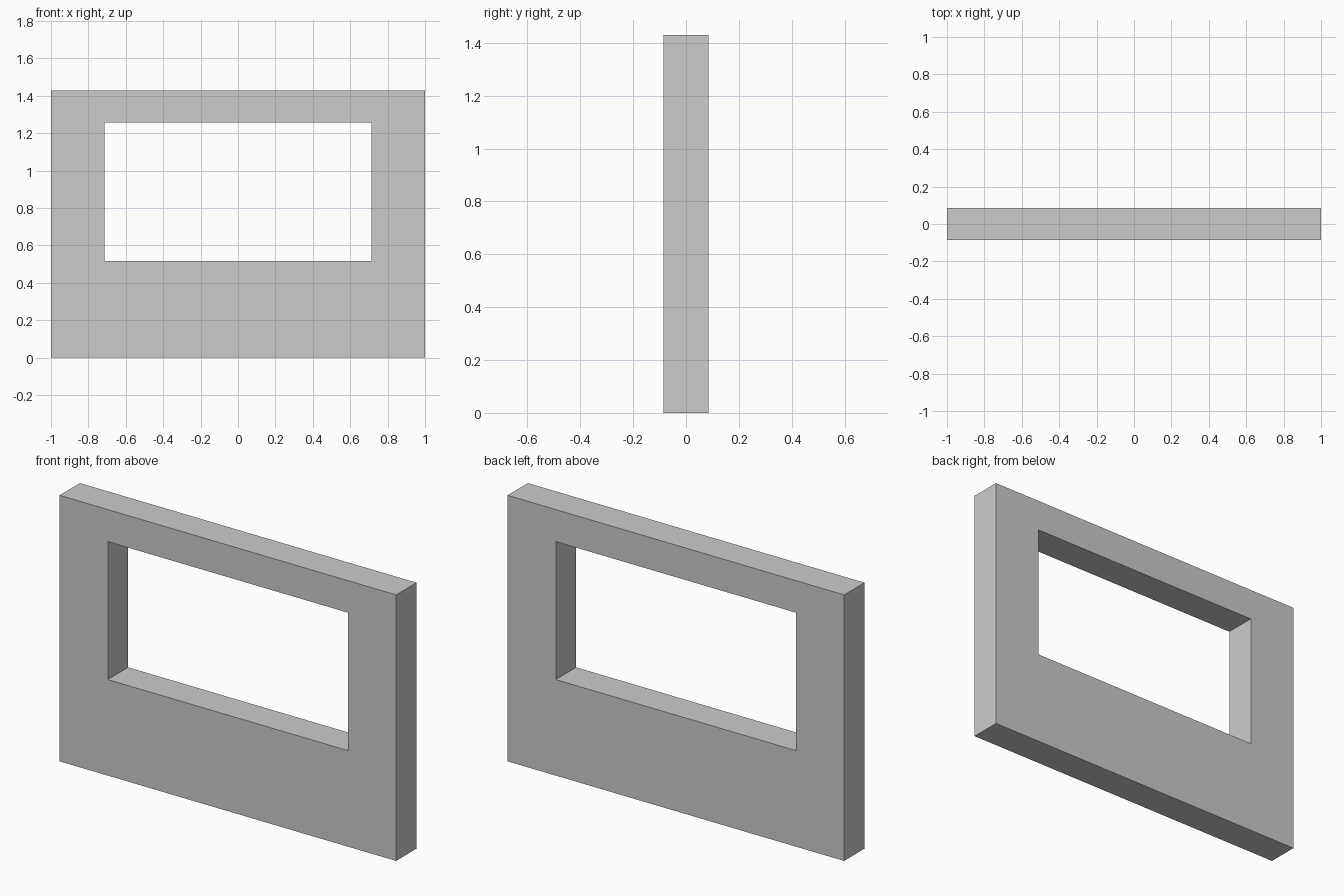
import bpy, bmesh
from mathutils import Vector

if "Cube" in bpy.data.objects:
    bpy.data.objects.remove(bpy.data.objects["Cube"])

HALF_DEPTH = 0.086


def rectangle(bm, half_width, bottom, top):
    corners = [(-half_width, bottom), (half_width, bottom),
               (half_width, top), (-half_width, top)]
    return [bm.verts.new((x, -HALF_DEPTH, z)) for x, z in corners]


# Front face of the wall: a ring of quads around the window opening
bm = bmesh.new()
outer = rectangle(bm, 1.0, 0.0, 1.429)
inner = rectangle(bm, 0.713, 0.516, 1.257)
for i in range(4):
    j = (i + 1) % 4
    bm.faces.new((outer[i], outer[j], inner[j], inner[i]))

# Extrude the ring through the wall thickness, keeping the front face
result = bmesh.ops.extrude_face_region(bm, geom=bm.faces[:], use_keep_orig=True)
back = [g for g in result["geom"] if isinstance(g, bmesh.types.BMVert)]
bmesh.ops.translate(bm, verts=back, vec=Vector((0, 2 * HALF_DEPTH, 0)))
bmesh.ops.recalc_face_normals(bm, faces=bm.faces[:])

mesh = bpy.data.meshes.new("wall_with_window_opening")
bm.to_mesh(mesh)
bm.free()
wall = bpy.data.objects.new("wall_with_window_opening", mesh)
bpy.context.collection.objects.link(wall)
